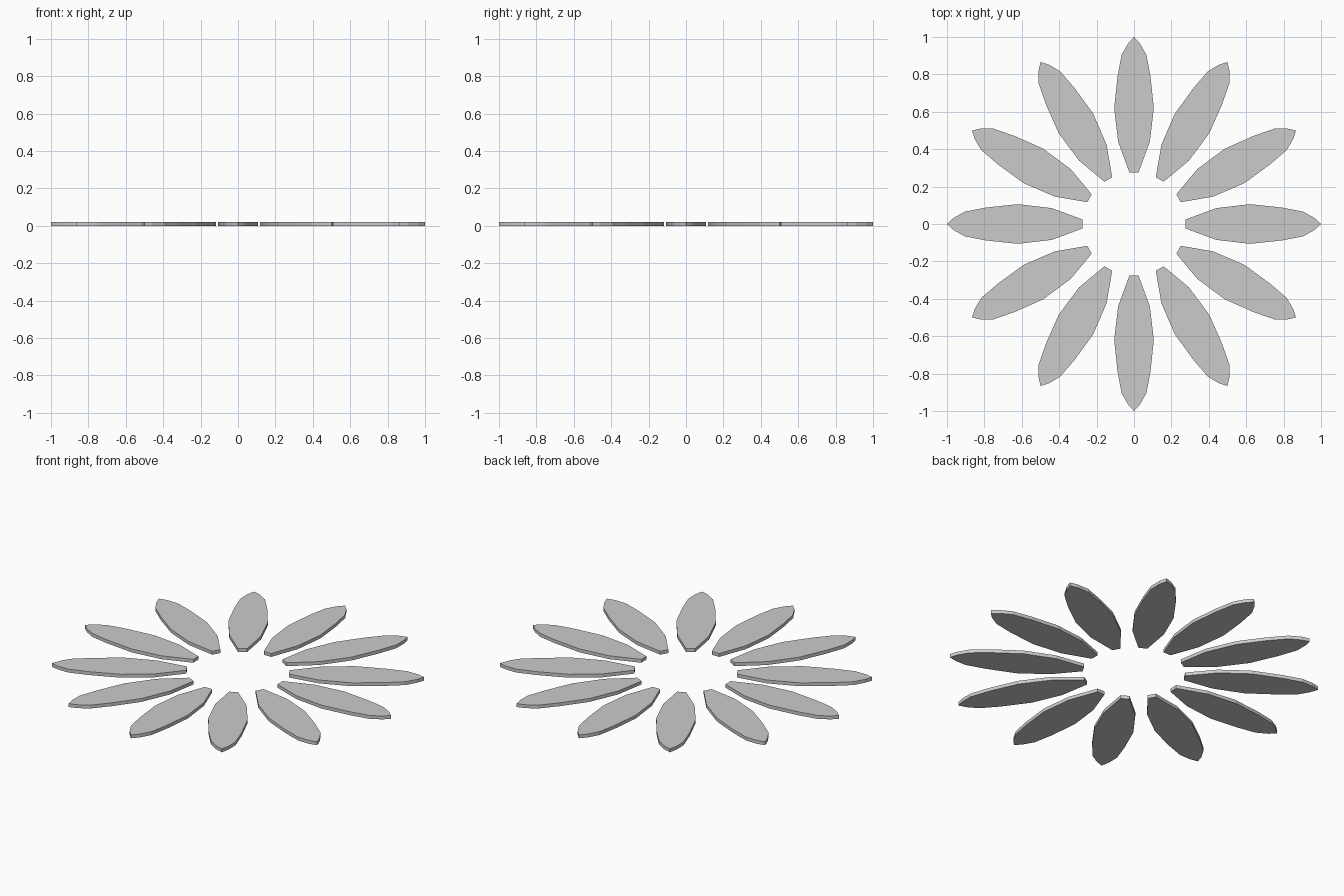
import bpy, bmesh, math
from mathutils import Matrix

if "Cube" in bpy.data.objects:
    bpy.data.objects.remove(bpy.data.objects["Cube"])

# Half outline of one petal: (distance from centre, half width)
HALF = [(0.275, 0.024), (0.44, 0.085), (0.62, 0.106), (0.79, 0.088),
        (0.905, 0.066), (0.965, 0.032)]
OUTLINE = [(r, -w) for r, w in HALF] + [(1.0, 0.0)] + [(r, w) for r, w in reversed(HALF)]
COUNT = 12
THICKNESS = 0.02


def make_petal_mesh():
    bm = bmesh.new()
    base = bm.faces.new([bm.verts.new((x, y, 0)) for x, y in OUTLINE])
    result = bmesh.ops.extrude_face_region(bm, geom=[base], use_keep_orig=True)
    top = [v for v in result["geom"] if isinstance(v, bmesh.types.BMVert)]
    bmesh.ops.translate(bm, verts=top, vec=(0, 0, THICKNESS))
    bmesh.ops.recalc_face_normals(bm, faces=bm.faces)
    mesh = bpy.data.meshes.new("petal")
    bm.to_mesh(mesh)
    bm.free()
    return mesh


# Ring of flat petals sharing one mesh
petal_mesh = make_petal_mesh()
for i in range(COUNT):
    petal = bpy.data.objects.new(f"petal_{i + 1}", petal_mesh)
    petal.matrix_world = Matrix.Rotation(2 * math.pi * i / COUNT, 4, "Z")
    bpy.context.collection.objects.link(petal)
